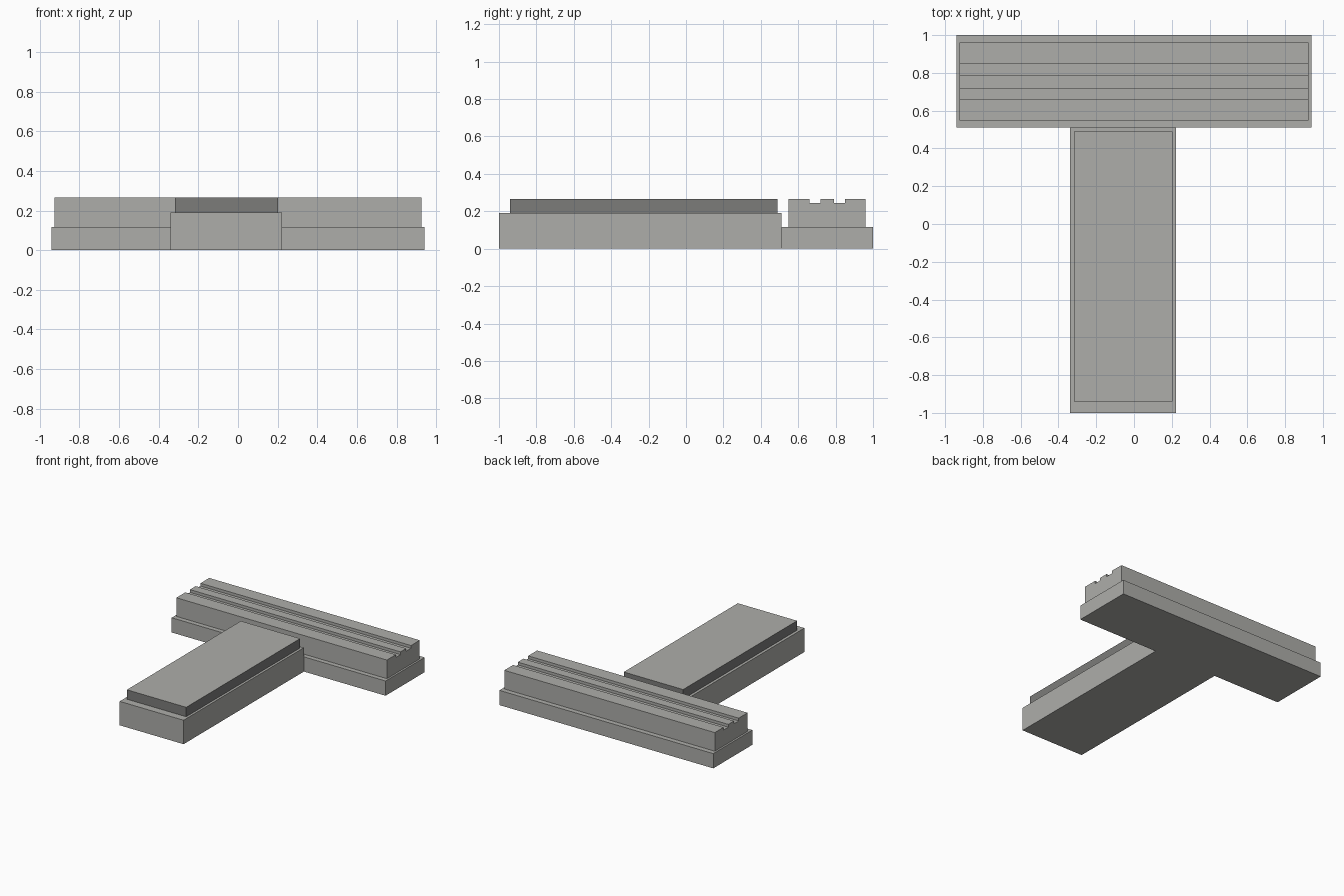
import bpy
import bmesh

if "Cube" in bpy.data.objects:
    bpy.data.objects.remove(bpy.data.objects["Cube"])


def material(name, colour):
    m = bpy.data.materials.new(name)
    m.diffuse_color = (*colour, 1)
    m.use_nodes = True
    m.node_tree.nodes["Principled BSDF"].inputs["Base Color"].default_value = m.diffuse_color
    return m


ROOF = material("light grey", (0.42, 0.42, 0.40))
DARK = material("dark grey", (0.20, 0.20, 0.195))


def extrude_profile(name, x0, x1, profile, mats):
    """Sweep a closed (y, z) profile from x0 to x1."""
    bm = bmesh.new()
    face = bm.faces.new([bm.verts.new((x0, y, z)) for y, z in profile])
    swept = bmesh.ops.extrude_face_region(bm, geom=[face], use_keep_orig=True)
    verts = [g for g in swept["geom"] if isinstance(g, bmesh.types.BMVert)]
    bmesh.ops.translate(bm, verts=verts, vec=(x1 - x0, 0, 0))
    bmesh.ops.recalc_face_normals(bm, faces=bm.faces)
    # Second colour, if any, goes on the walls
    for f in bm.faces:
        f.material_index = len(mats) - 1 if abs(f.normal.z) < 0.5 else 0
    mesh = bpy.data.meshes.new(name)
    bm.to_mesh(mesh)
    bm.free()
    for m in mats:
        mesh.materials.append(m)
    obj = bpy.data.objects.new(name, mesh)
    bpy.context.collection.objects.link(obj)
    return obj


def rect(y0, y1, z0, z1):
    return [(y0, z0), (y1, z0), (y1, z1), (y0, z1)]


# Long front wing: base block and set-back upper storey with dark walls
extrude_profile("front_wing_base", -0.34, 0.222, rect(-1, 0.51, 0, 0.19), [ROOF])
extrude_profile("front_wing_top", -0.318, 0.203, rect(-0.94, 0.49, 0.19, 0.265), [ROOF, DARK])

# Wide rear wing: base block and upper storey with two roof channels
extrude_profile("rear_wing_base", -0.94, 0.94, rect(0.51, 1, 0, 0.117), [ROOF])
roof = [(0.548, 0.117), (0.96, 0.117), (0.96, 0.265)]
for y1, y0 in ((0.85, 0.79), (0.718, 0.66)):
    roof += [(y1, 0.265), (y1, 0.243), (y0, 0.243), (y0, 0.265)]
roof.append((0.548, 0.265))
extrude_profile("rear_wing_top", -0.925, 0.925, roof, [ROOF])
